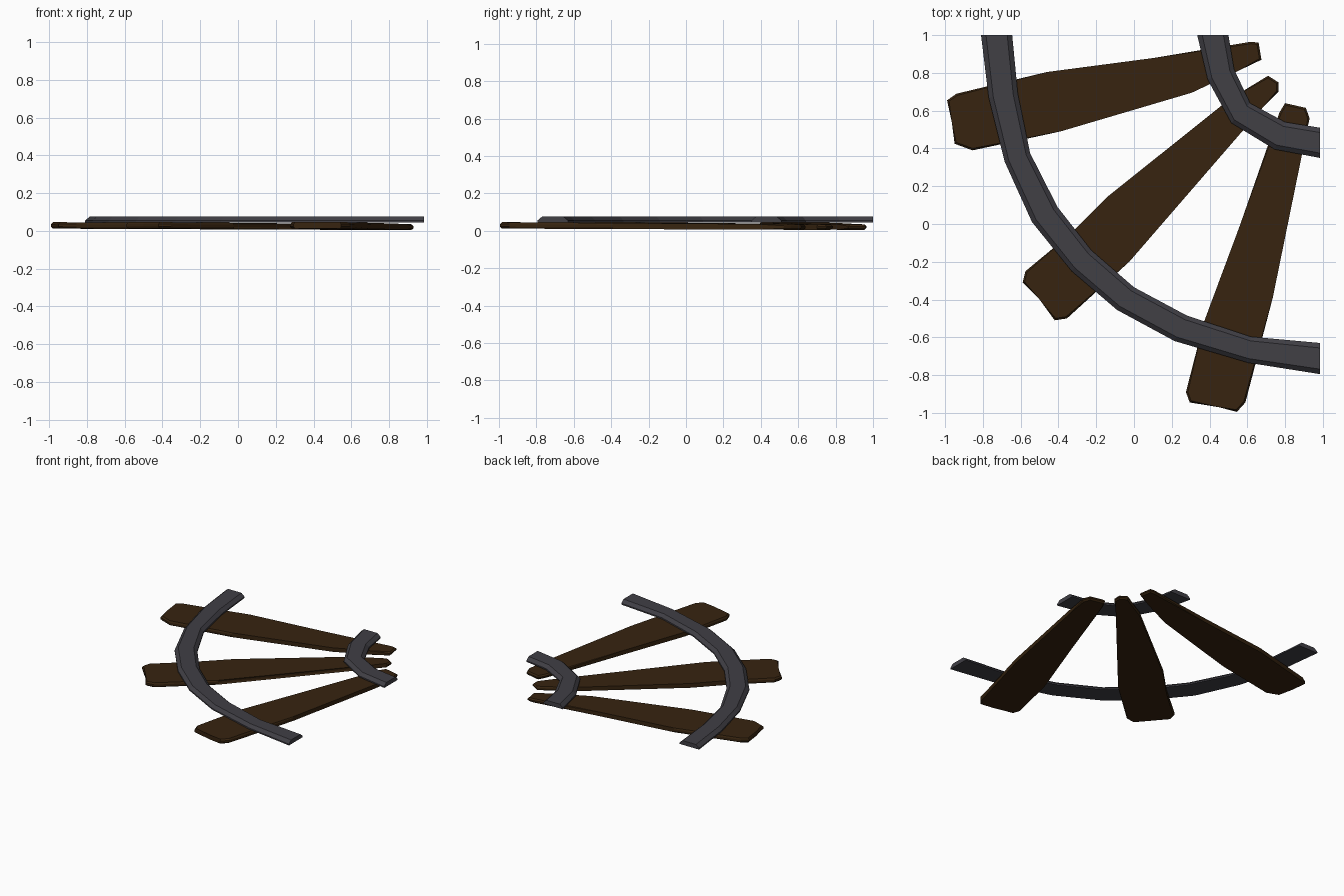
import bpy, bmesh, math
from mathutils import Vector

if "Cube" in bpy.data.objects:
    bpy.data.objects.remove(bpy.data.objects["Cube"])


def material(name, rgb):
    m = bpy.data.materials.new(name)
    m.diffuse_color = (*rgb, 1)
    m.use_nodes = True
    m.node_tree.nodes["Principled BSDF"].inputs["Base Color"].default_value = m.diffuse_color
    return m


IRON = material("dark iron", (0.052, 0.050, 0.060))
WOOD = material("dark brown wood", (0.038, 0.0175, 0.005))
CENTRE = Vector((0.985, 1.0))   # centre of the curve


def finish(bm, name, mat):
    bmesh.ops.recalc_face_normals(bm, faces=bm.faces)
    me = bpy.data.meshes.new(name)
    bm.to_mesh(me)
    bm.free()
    me.materials.append(mat)
    ob = bpy.data.objects.new(name, me)
    bpy.context.collection.objects.link(ob)
    return ob


# Rails: a chamfered section swept between an outer and an inner edge
def rail(name, outer, inner):
    bm = bmesh.new()
    section = [(0, 0.045), (0, 0.055), (0.16, 0.077),
               (0.84, 0.077), (1, 0.055), (1, 0.045)]
    rings = []
    for o, i in zip(outer, inner):
        o, i = Vector(o), Vector(i)
        rings.append([bm.verts.new((*o.lerp(i, t), z)) for t, z in section])
    n = len(section)
    for a, b in zip(rings, rings[1:]):
        for k in range(n):
            bm.faces.new((a[k], a[(k + 1) % n], b[(k + 1) % n], b[k]))
    bm.faces.new(rings[0])
    bm.faces.new(rings[-1][::-1])
    finish(bm, name, IRON)


rail("outer_rail",
     [(-.81, 1), (-.77, .67), (-.685, .33), (-.54, .01), (-.33, -.25),
      (-.09, -.455), (.215, -.62), (.605, -.735), (.985, -.795)],
     [(-.645, 1), (-.615, .69), (-.55, .375), (-.405, .09), (-.225, -.14),
      (0, -.335), (.28, -.485), (.62, -.597), (.985, -.63)])
rail("inner_rail",
     [(.335, 1), (.39, .765), (.515, .535), (.745, .395), (.985, .35)],
     [(.50, 1), (.53, .82), (.615, .64), (.80, .54), (.985, .51)])


# Sleepers: rough tapered planks with bevelled edges
def sleeper(name, outline):
    bm = bmesh.new()
    low, high = [], []
    for x, y in outline:
        d = (Vector((x, y)) - CENTRE).length
        t = min(1, max(0, (d - 0.3) / 1.7))
        low.append(bm.verts.new((x, y, 0.005 + 0.007 * t)))
        high.append(bm.verts.new((x, y, 0.034 + 0.012 * t)))
    n = len(outline)
    bm.faces.new(low[::-1])
    bm.faces.new(high)
    for k in range(n):
        bm.faces.new((low[k], low[(k + 1) % n], high[(k + 1) % n], high[k]))
    rim = [e for e in bm.edges
           if any(len(f.verts) > 4 for f in e.link_faces)]
    bmesh.ops.bevel(bm, geom=rim, offset=0.01, segments=1,
                    affect='EDGES', clamp_overlap=True)
    bmesh.ops.triangulate(bm, faces=[f for f in bm.faces if len(f.verts) > 4])
    finish(bm, name, WOOD)


sleeper("sleeper_left",
        [(-.99, .655), (-.94, .69), (-.46, .805), (.11, .88), (.62, .965),
         (.66, .96), (.675, .87), (.55, .81), (.305, .695), (-.39, .49),
         (-.855, .39), (-.95, .425), (-.965, .54)])
sleeper("sleeper_middle",
        [(-.59, -.31), (-.575, -.25), (-.34, -.055), (-.14, .145),
         (.505, .66), (.71, .785), (.765, .75), (.765, .70), (.685, .635),
         (-.025, -.20), (-.355, -.50), (-.42, -.51), (-.50, -.40)])
sleeper("sleeper_right",
        [(.275, -.89), (.37, -.52), (.56, -.01), (.77, .59), (.80, .64),
         (.91, .615), (.93, .56), (.89, .37), (.735, -.39), (.59, -.945),
         (.545, -.995), (.45, -.96), (.295, -.945)])
